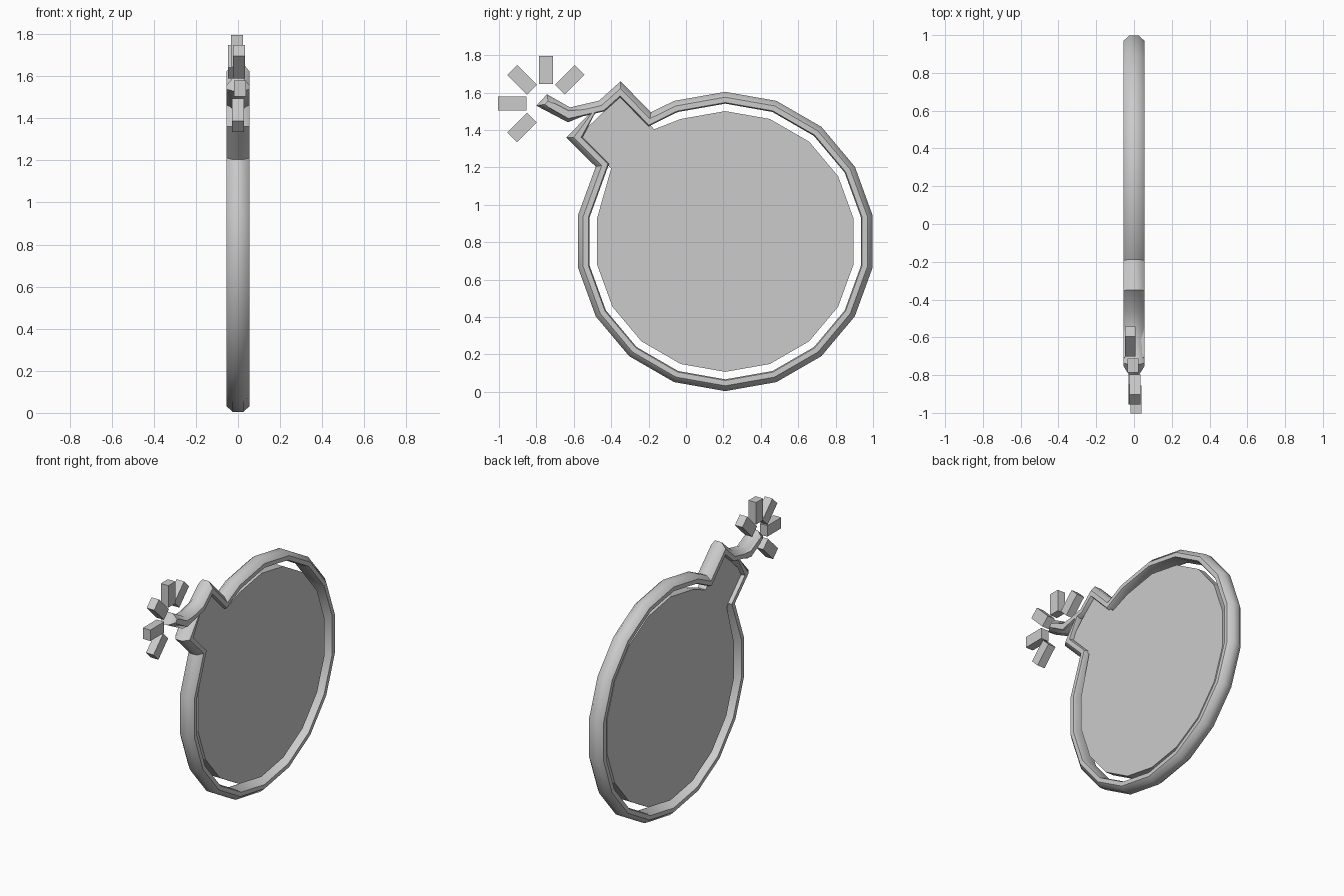
import bpy, bmesh
from math import sin, cos, pi, radians
from mathutils import Vector

if "Cube" in bpy.data.objects:
    bpy.data.objects.remove(bpy.data.objects["Cube"])

CY, CZ = 0.21, 0.804


def arc(r, first, last):
    # points of an 18-sided circle, angle in degrees clockwise from the top
    return [(CY + r * sin(radians(a)), CZ + r * cos(radians(a)))
            for a in range(first, last + 1, 20)]


def inset(pts, d):
    # mitred inward offset of a clockwise outline
    out, n = [], len(pts)
    for i in range(n):
        p, a, b = (Vector(pts[k % n]) for k in (i, i - 1, i + 1 - n))
        e, f = (p - a).normalized(), (b - p).normalized()
        n1, n2 = Vector((e.y, -e.x)), Vector((f.y, -f.x))
        out.append(p + (n1 + n2) * d / max(0.5, 1 + n1.dot(n2)))
    return out


def make(name, bm, smooth=0):
    bmesh.ops.recalc_face_normals(bm, faces=bm.faces[:])
    me = bpy.data.meshes.new(name)
    bm.to_mesh(me)
    bm.free()
    ob = bpy.data.objects.new(name, me)
    bpy.context.collection.objects.link(ob)
    if smooth:
        bpy.ops.object.select_all(action='DESELECT')
        ob.select_set(True)
        bpy.context.view_layer.objects.active = ob
        bpy.ops.object.shade_smooth_by_angle(angle=radians(smooth))
    return ob


# outline: round body, neck and fuse in one rim with a closed, chamfered section
outline = arc(0.80, -20, 300) + [
    (-0.64, 1.36), (-0.513, 1.49), (-0.631, 1.441), (-0.80, 1.53),
    (-0.743, 1.591), (-0.62, 1.521), (-0.465, 1.557), (-0.35, 1.66), (-0.187, 1.495)]
half = [(0.04, 0.062), (0.055, 0.056), (0.055, 0.028), (0.025, 0)]
section = half + [(-x, d) for x, d in reversed(half)]
bm = bmesh.new()
loops = [[bm.verts.new((x, *p)) for p in inset(outline, d)] for x, d in section]
for A, B in zip(loops, loops[1:] + loops[:1]):
    for i in range(len(A)):
        bm.faces.new((A[i - 1], A[i], B[i], B[i - 1]))
make("rim", bm, 46)

# thick flat panel inside the rim
T = 0.03
bm = bmesh.new()
panel = arc(0.697, -20, 280) + [(-0.40, 1.195), (-0.575, 1.366),
                                (-0.347, 1.591), (-0.17, 1.404)]
face = bm.faces.new([bm.verts.new((-T, *p)) for p in panel])
ext = bmesh.ops.extrude_face_region(bm, geom=[face], use_keep_orig=True)
bmesh.ops.translate(bm, vec=(2 * T, 0, 0),
                    verts=[g for g in ext["geom"] if isinstance(g, bmesh.types.BMVert)])
make("panel", bm)

# five sparks fanned around the fuse tip
for i, x in enumerate((-0.02, -0.005, 0.005, 0.01, 0)):
    a = pi / 4 * (i + 1)
    u, v = Vector((0, cos(a), sin(a))), Vector((0, -sin(a), cos(a)))
    c = Vector((x, -0.749, 1.541)) + u * 0.18
    bm = bmesh.new()
    bmesh.ops.create_cube(bm, size=1)
    for w in bm.verts:
        w.co = c + Vector((w.co.x * 0.057, 0, 0)) + u * w.co.y * 0.15 + v * w.co.z * 0.075
    make(f"spark_{i + 1}", bm)
